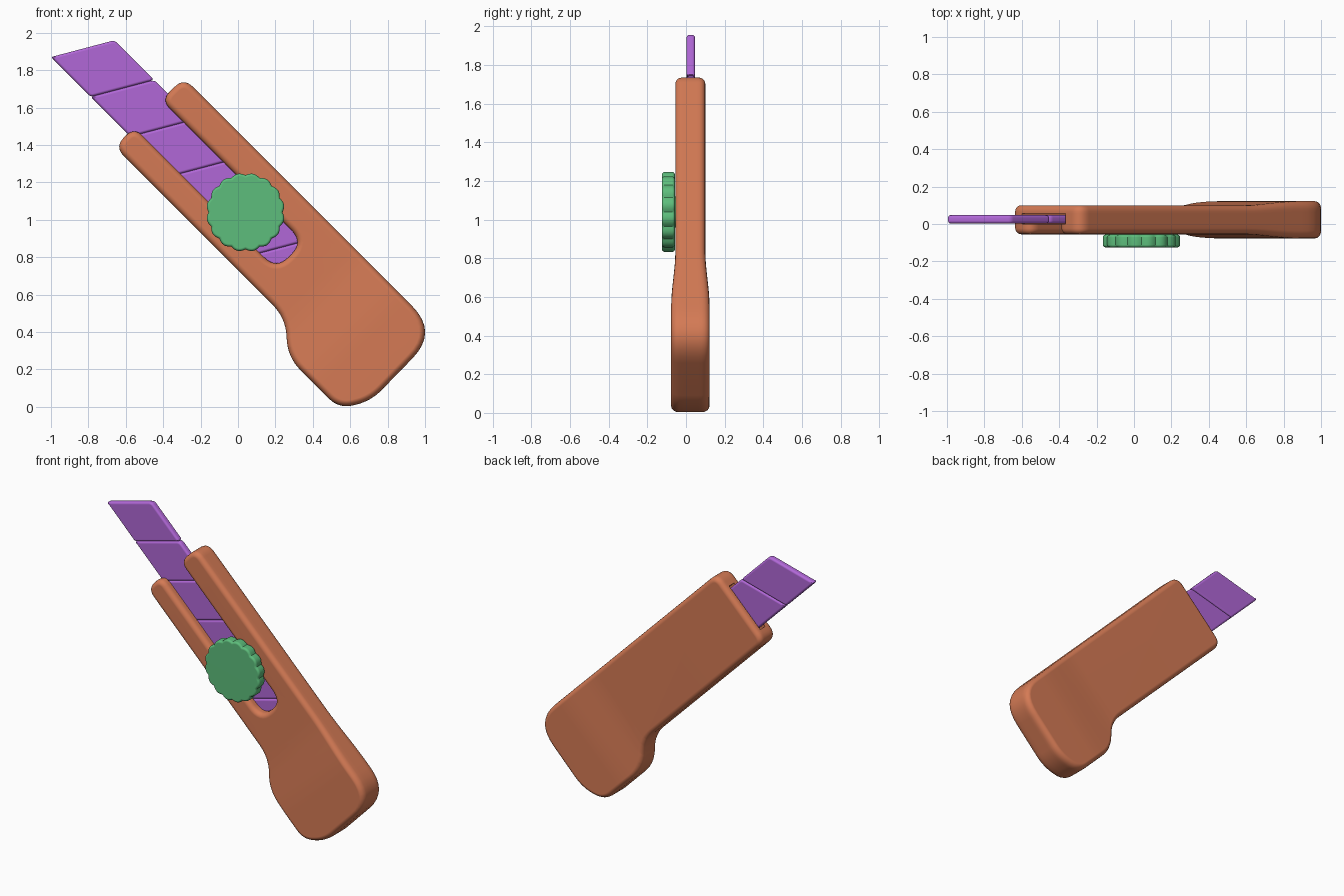
import bpy, bmesh, math
from mathutils import Vector

cube = bpy.data.objects.get("Cube")
if cube:
    bpy.data.objects.remove(cube, do_unlink=True)


def material(name, rgb):
    m = bpy.data.materials.new(name)
    m.use_nodes = True
    m.diffuse_color = (*rgb, 1)
    m.node_tree.nodes["Principled BSDF"].inputs["Base Color"].default_value = (*rgb, 1)
    return m


ORANGE = material("terracotta orange", (0.66, 0.195, 0.09))
PURPLE = material("violet", (0.44, 0.137, 0.68))
GREEN = material("leaf green", (0.11, 0.51, 0.20))


def place(a, b):
    """Knife coordinates (a along the knife, b across it) to x, z."""
    return ((b - a) / 2, (a + b) / 2)


def rounded(corners, steps=8):
    """Outline with each (a, b, radius) corner replaced by a curve."""
    out = []
    for i, (a, b, r) in enumerate(corners):
        p = Vector((a, b))
        if not r:
            out.append(p)
            continue
        prev = Vector(corners[i - 1][:2])
        nxt = Vector(corners[(i + 1) % len(corners)][:2])
        s = p + (prev - p).normalized() * r
        e = p + (nxt - p).normalized() * r
        for k in range(steps + 1):
            t = k / steps
            out.append(s * (1 - t) ** 2 + p * 2 * t * (1 - t) + e * t * t)
    return [place(*p) for p in out]


def slab(bm, outline, y0, y1, round_ys=(), radius=0.03, segments=4):
    """Extrude an x, z outline from y0 to y1 and round the rims at round_ys."""
    face = bm.faces.new([bm.verts.new((x, y0, z)) for x, z in outline])
    ext = bmesh.ops.extrude_face_region(bm, geom=[face])["geom"]
    moved = [g for g in ext if isinstance(g, bmesh.types.BMVert)]
    bmesh.ops.translate(bm, verts=moved, vec=(0, y1 - y0, 0))
    bmesh.ops.recalc_face_normals(bm, faces=bm.faces[:])
    rims = [e for e in bm.edges
            if any(all(abs(v.co.y - y) < 1e-5 for v in e.verts) for y in round_ys)]
    if rims:
        bmesh.ops.bevel(bm, geom=rims, offset=radius, segments=segments,
                        profile=0.5, affect='EDGES', clamp_overlap=False)


def finish(bm, name, mat):
    mesh = bpy.data.meshes.new(name)
    bm.to_mesh(mesh)
    bm.free()
    obj = bpy.data.objects.new(name, mesh)
    bpy.context.collection.objects.link(obj)
    mesh.materials.append(mat)
    bpy.ops.object.select_all(action='DESELECT')
    obj.select_set(True)
    bpy.context.view_layer.objects.active = obj
    bpy.ops.object.shade_smooth_by_angle(angle=math.radians(40))
    wn = obj.modifiers.new("weighted_normals", 'WEIGHTED_NORMAL')
    wn.keep_sharp = True
    return obj


# Handle outline, from the lower nose corner round the grip to the upper one
NOSE, LOW, HIGH = 2.05, 0.73, 1.47
GRIP = [(NOSE, LOW, 0.1), (0.22, LOW, 0.14), (0, 0.53, 0.14), (-0.55, 0.53, 0.11),
        (-0.68, 0.74, 0.12), (-0.67, HIGH, 0.28), (NOSE, HIGH, 0.1)]


def forked(low, high, end, tip_round, end_round):
    """Handle outline with an open channel running in from the nose."""
    return rounded(GRIP + [(NOSE, high, tip_round), (end, high, end_round),
                           (end, low, end_round), (NOSE, low, tip_round)])


FRONT, LIP, FLOOR, BACK = -0.055, 0.0, 0.055, 0.1
MID = (FRONT + BACK) / 2
FLARE_END, FLARE_START = -0.32, 0.25


def flare(bm):
    """Thicken the grip smoothly toward its rear end."""
    cuts = 8
    for k in range(cuts + 1):
        a = FLARE_END + (FLARE_START - FLARE_END) * k / cuts
        bmesh.ops.bisect_plane(bm, geom=bm.verts[:] + bm.edges[:] + bm.faces[:],
                               plane_co=(0, 0, a), plane_no=(-1, 0, 1))
    for v in bm.verts:
        t = (FLARE_START - (v.co.z - v.co.x)) / (FLARE_START - FLARE_END)
        t = min(max(t, 0), 1)
        v.co.y = MID + (v.co.y - MID) * (1 + 0.28 * t * t * (3 - 2 * t))


# Handle: slotted front, wider blade channel, closed back
layers = (
    ("handle_front", forked(0.94, 1.23, 0.53, 0.09, 0.13), FRONT, LIP, [FRONT]),
    ("handle_channel", forked(0.85, 1.32, 0.32, 0, 0), LIP, FLOOR, []),
    ("handle_back", rounded(GRIP), FLOOR, BACK, [BACK]),
)
for name, outline, y0, y1, rims in layers:
    bm = bmesh.new()
    slab(bm, outline, y0, y1, rims, radius=0.032)
    flare(bm)
    finish(bm, name, ORANGE)

# Blade: a row of slanted snap-off segments
STEP, SLANT, EDGE_LOW, EDGE_HIGH = 0.425, 0.25, 0.87, 1.3
for i in range(6):
    tip = 2.87 - STEP * i
    rear = tip - STEP
    bm = bmesh.new()
    slab(bm, rounded([(tip, EDGE_LOW, 0.02), (rear, EDGE_LOW, 0.02),
                      (rear - SLANT, EDGE_HIGH, 0.03), (tip - SLANT, EDGE_HIGH, 0.03)], 4),
         0.003, 0.047, [0.003, 0.047], 0.014, 3)
    finish(bm, f"blade_segment_{i + 1}", PURPLE)

# Thumb knob with a scalloped rim, and its stem through the slot
CX, CZ = 0.04, 1.04
LOBES, PER_LOBE = 16, 8


def ring(radius, lobe):
    n = LOBES * PER_LOBE
    pts = []
    for k in range(n):
        t = math.tau * k / n
        r = radius + lobe * abs(math.sin(t * LOBES / 2))
        pts.append((CX + r * math.cos(t), CZ + r * math.sin(t)))
    return pts


bm = bmesh.new()
slab(bm, ring(0.198, 0.012), -0.125, -0.057, [-0.125, -0.057], 0.014, 3)
finish(bm, "thumb_knob", GREEN)
bm = bmesh.new()
slab(bm, ring(0.08, 0), -0.07, 0.01)
finish(bm, "knob_stem", GREEN)
